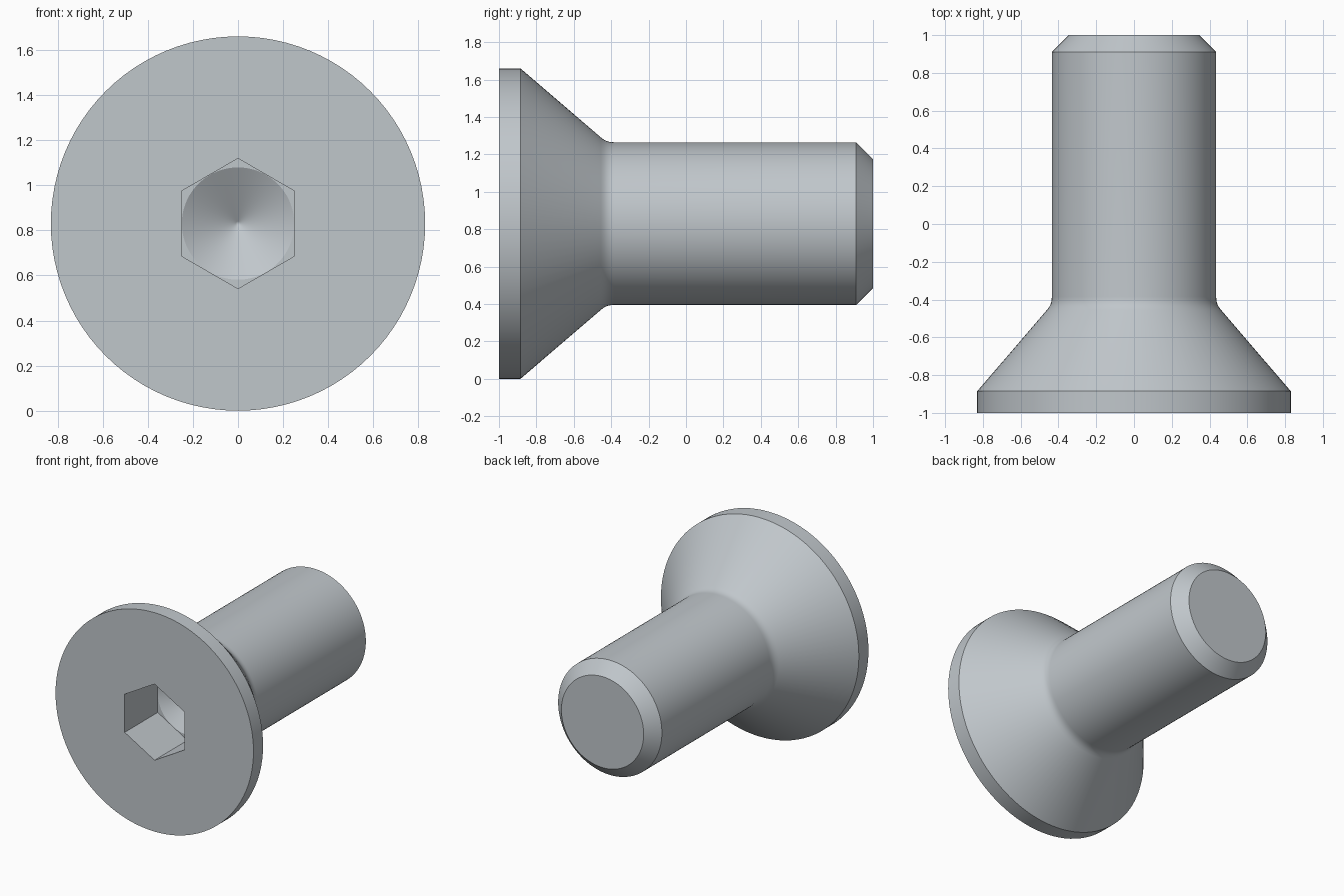
import bpy, bmesh, math

cube = bpy.data.objects.get("Cube")
if cube:
    bpy.data.objects.remove(cube, do_unlink=True)

SEGMENTS = 96          # multiple of 12 keeps the socket corners exact
CENTRE_Z = 0.83
SOCKET = 0.25          # half the distance across the socket flats
FLOOR = -0.605         # end of the straight socket walls

steel = bpy.data.materials.new("brushed steel grey")
steel.use_nodes = True
colour = (0.53, 0.57, 0.60, 1)
steel.diffuse_color = colour
steel.node_tree.nodes["Principled BSDF"].inputs["Base Color"].default_value = colour

bm = bmesh.new()


def loop(y, radius, hexagonal=False):
    """Ring of vertices around the screw axis, round or six-sided."""
    verts = []
    for i in range(SEGMENTS):
        a = math.tau * i / SEGMENTS
        r = radius
        if hexagonal:
            r /= math.cos((a % (math.pi / 3)) - math.pi / 6)
        verts.append(bm.verts.new((r * math.sin(a), y, CENTRE_Z + r * math.cos(a))))
    return verts


def bridge(a, b):
    for i in range(SEGMENTS):
        j = (i + 1) % SEGMENTS
        bm.faces.new((a[i], a[j], b[j], b[i]))


# drilled socket bottom, hexagonal walls and flat front face
loops = [loop(FLOOR + 0.138, 0.01), loop(FLOOR, SOCKET - 0.001),
         loop(FLOOR, SOCKET, True), loop(-1, SOCKET, True)]

# head rim, countersunk cone, neck fillet, shank and end chamfer
profile = [(-1, 0.83), (-0.885, 0.83), (-0.455, 0.461), (-0.438, 0.448),
           (-0.42, 0.44), (-0.403, 0.436), (-0.385, 0.435),
           (0.91, 0.435), (1, 0.345)]
loops += [loop(y, r) for y, r in profile]
for a, b in zip(loops, loops[1:]):
    bridge(a, b)

# socket tip and flat shank end
tip = bm.verts.new((0, FLOOR + 0.144, CENTRE_Z))
for i in range(SEGMENTS):
    bm.faces.new((tip, loops[0][i], loops[0][i - 1]))
bm.faces.new(loops[-1])
bmesh.ops.recalc_face_normals(bm, faces=bm.faces)

mesh = bpy.data.meshes.new("countersunk_screw")
bm.to_mesh(mesh)
bm.free()
mesh.materials.append(steel)
screw = bpy.data.objects.new("countersunk_screw", mesh)
bpy.context.collection.objects.link(screw)

bpy.ops.object.select_all(action="DESELECT")
screw.select_set(True)
bpy.context.view_layer.objects.active = screw
bpy.ops.object.shade_smooth_by_angle(angle=math.radians(25))
